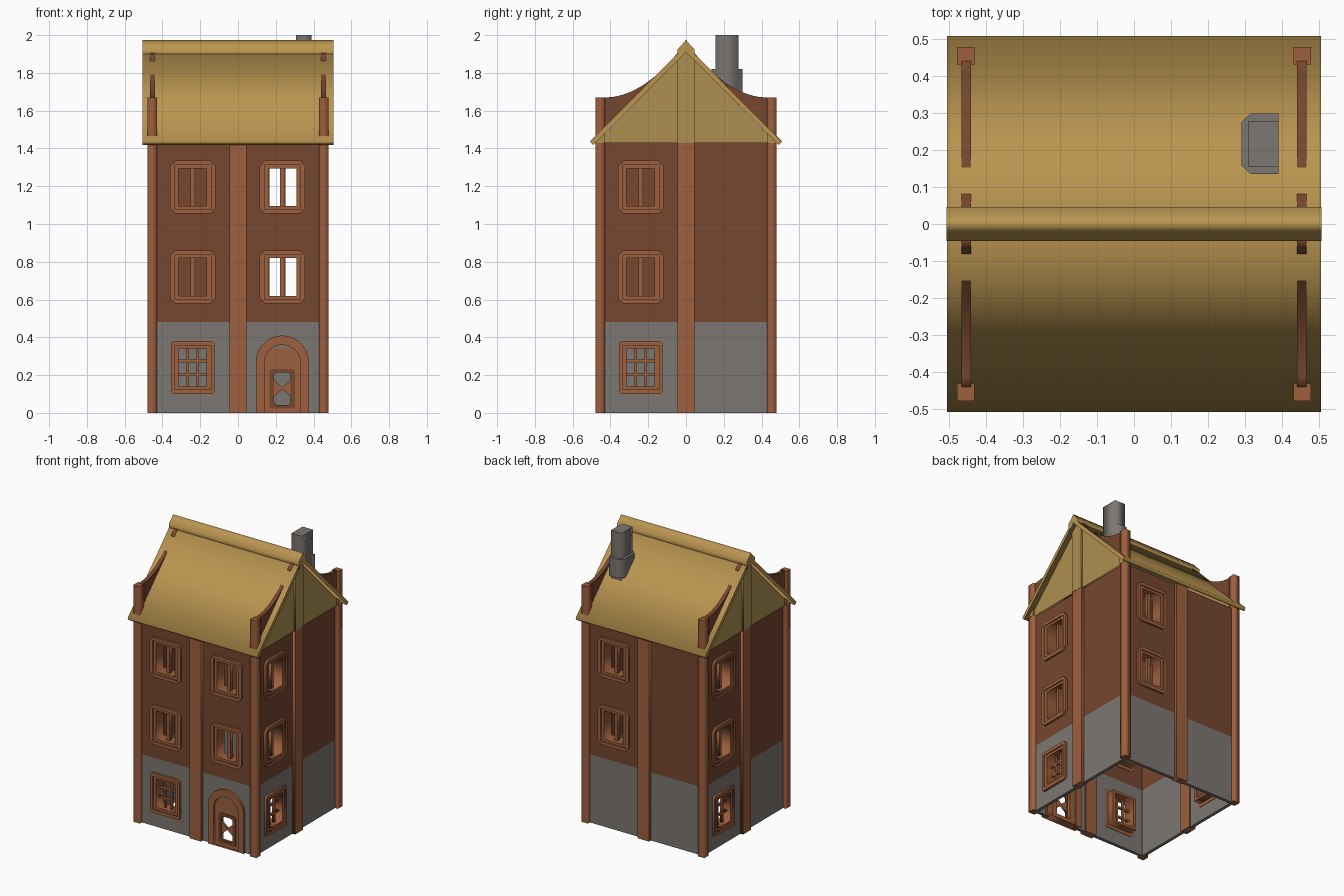
import bpy, bmesh, math
from mathutils import Matrix

if "Cube" in bpy.data.objects:
    bpy.data.objects.remove(bpy.data.objects["Cube"])


def material(name, rgb):
    m = bpy.data.materials.new(name)
    lin = [((c / 255 + 0.055) / 1.055) ** 2.4 for c in rgb]
    m.diffuse_color = (*lin, 1)
    m.use_nodes = True
    m.node_tree.nodes["Principled BSDF"].inputs["Base Color"].default_value = m.diffuse_color
    return m


TIMBER = material("orange timber", (158, 96, 62))
BRICK = material("brown wall", (118, 71, 47))
STONE = material("grey stone", (124, 119, 114))
THATCH = material("straw roof", (186, 149, 80))
GABLE = material("gable straw", (174, 143, 79))

# local (u, height, outward) frame of the front wall; other sides turn it about z
FACE = Matrix(((1, 0, 0, 0), (0, 0, -1, 0), (0, 1, 0, 0), (0, 0, 0, 1)))
FRONT, RIGHT, BACK, LEFT = 0, 1, 2, 3


def side_matrix(side):
    if side is None:
        return Matrix.Identity(4)          # plan outline, extruded upward
    return Matrix.Rotation(side * math.pi / 2, 4, 'Z') @ FACE


def add(name, mesh, mats):
    for m in mats:
        mesh.materials.append(m)
    ob = bpy.data.objects.new(name, mesh)
    bpy.context.collection.objects.link(ob)
    return ob


def prism(name, loops, w0, w1, side, mat):
    """Filled outline (later loops are holes) extruded from w0 to w1."""
    cu = bpy.data.curves.new(name, 'CURVE')
    cu.dimensions, cu.fill_mode, cu.extrude = '2D', 'BOTH', (w1 - w0) / 2
    for pts in loops:
        sp = cu.splines.new('POLY')
        sp.points.add(len(pts) - 1)
        for p, (u, v) in zip(sp.points, pts):
            p.co = (u, v, 0, 1)
        sp.use_cyclic_u = True
    tmp = bpy.data.objects.new("tmp", cu)
    bpy.context.collection.objects.link(tmp)
    deps = bpy.context.evaluated_depsgraph_get()
    me = bpy.data.meshes.new_from_object(tmp.evaluated_get(deps))
    bpy.data.objects.remove(tmp)
    bpy.data.curves.remove(cu)
    me.name = name
    me.materials.clear()
    bm = bmesh.new()
    bm.from_mesh(me)
    bmesh.ops.remove_doubles(bm, verts=bm.verts, dist=1e-5)
    bmesh.ops.transform(bm, verts=bm.verts,
                        matrix=side_matrix(side) @ Matrix.Translation((0, 0, (w0 + w1) / 2)))
    bmesh.ops.recalc_face_normals(bm, faces=bm.faces)
    bm.to_mesh(me)
    bm.free()
    return add(name, me, [mat])


def rect(u0, u1, v0, v1):
    return [(u0, v0), (u1, v0), (u1, v1), (u0, v1)]


def octagon(u, v, a, b, c):
    return [(u - a + c, v - b), (u + a - c, v - b), (u + a, v - b + c), (u + a, v + b - c),
            (u + a - c, v + b), (u - a + c, v + b), (u - a, v + b - c), (u - a, v - b + c)]


def arch(u, r, spring, bottom=0.0, n=14):
    arc = [(u + r * math.cos(math.pi * i / n), spring + r * math.sin(math.pi * i / n))
           for i in range(n + 1)]
    return [(u + r, bottom)] + arc + [(u - r, bottom)]


def wall(name, side, holes):
    """Thin wall with rectangular openings, stone below and brown above."""
    us = sorted({-.44, .44} | {x for h in holes for x in h[:2]})
    zs = sorted({0, .48, 1.43} | {x for h in holes for x in h[2:]})
    bm = bmesh.new()
    vs = [[bm.verts.new((u, z, .455)) for z in zs] for u in us]
    for i in range(len(us) - 1):
        for j in range(len(zs) - 1):
            cu, cz = (us[i] + us[i + 1]) / 2, (zs[j] + zs[j + 1]) / 2
            if any(a < cu < b and c < cz < d for a, b, c, d in holes):
                continue
            f = bm.faces.new((vs[i][j], vs[i + 1][j], vs[i + 1][j + 1], vs[i][j + 1]))
            f.material_index = 0 if cz < .48 else 1
    loose = [v for v in bm.verts if not v.link_faces]
    bmesh.ops.delete(bm, geom=loose, context='VERTS')
    bmesh.ops.transform(bm, verts=bm.verts, matrix=side_matrix(side))
    me = bpy.data.meshes.new(name)
    bm.to_mesh(me)
    bm.free()
    ob = add(name, me, [STONE, BRICK])
    mod = ob.modifiers.new("thickness", 'SOLIDIFY')
    mod.thickness, mod.offset = .022, -1


def window(name, side, u, z, lattice):
    a, b = (.115, .14) if lattice else (.12, .14)
    prism(name + "_surround", [octagon(u, z, a, b, .012 if lattice else .028),
                               rect(u - .096, u + .096, z - .117, z + .117)], .43, .47, side, TIMBER)
    prism(name + "_frame", [rect(u - .096, u + .096, z - .117, z + .117),
                            rect(u - .074, u + .074, z - .1, z + .1)], .38, .462, side, TIMBER)
    if lattice:
        for k in (-1, 1):
            prism(name + "_upright_bar", [rect(u + k * .026 - .007, u + k * .026 + .007, z - .1, z + .1)],
                  .42, .436, side, TIMBER)
            prism(name + "_cross_bar", [rect(u - .074, u + .074, z + k * .035 - .007, z + k * .035 + .007)],
                  .421, .435, side, TIMBER)
    else:
        prism(name + "_mullion", [rect(u - .012, u + .012, z - .1, z + .1)], .41, .436, side, TIMBER)


# walls and windows
LOW, MID, TOP = .24, .72, 1.195
DU = .235                                   # door centre
layout = {FRONT: [(-.24, LOW), (-.24, MID), (-.24, TOP), (.235, MID), (.235, TOP)],
          RIGHT: [(-.24, LOW), (-.24, MID), (-.24, TOP)],
          BACK: [(-.24, MID), (-.24, TOP)],
          LEFT: [(-.24, LOW), (-.24, MID), (-.24, TOP)]}
for side, wins in layout.items():
    label = ("front", "right", "back", "left")[side]
    holes = [(u - .085, u + .085, z - .108, z + .108) for u, z in wins]
    if side == FRONT:
        holes.append((DU - .11, DU + .11, 0, .34))
    wall(label + "_wall", side, holes)
    for u, z in wins:
        window(label + "_window", side, u, z, z == LOW)
    prism(label + "_middle_post", [rect(-.045, .045, 0, 1.43)], .425, .476, side, TIMBER)

# arched door with a pierced lower panel
prism("door_arch", [arch(DU, .14, .27), arch(DU, .096, .264)], .41, .472, FRONT, TIMBER)
prism("door_panel", [arch(DU, .096, .264), rect(DU - .055, DU + .055, .035, .225)], .42, .455, FRONT, TIMBER)
prism("door_grille_border", [octagon(DU, .128, .068, .105, .012), octagon(DU, .128, .044, .085, .012)],
      .448, .46, FRONT, BRICK)
for s in (-1, 1):
    prism("door_grille_wedge", [[(DU + s * .046, .175), (DU + s * .046, .085), (DU - s * .006, .13)]],
          .44, .454, FRONT, TIMBER)

# corner posts rising through the roof, with curved fins up to the ridge
for sx in (-1, 1):
    x0, x1 = sorted((sx * .43, sx * .478))
    f0, f1 = sorted((sx * .44, sx * .466))
    for sy in (-1, 1):
        y0, y1 = sorted((sy * .43, sy * .478))
        prism("corner_post", [rect(x0, x1, y0, y1)], 0, 1.67, None, TIMBER)
        ys = [.44 - .405 * i / 14 for i in range(15)]
        top = [(sy * y, 1.67 + 1.59 * max(0, .43 - y) ** 2) for y in ys]
        prism("curved_fin", [top + [(sy * .035, 1.88), (sy * .44, 1.475)]], f0, f1, RIGHT, BRICK)

# gable ends
for side in (RIGHT, LEFT):
    prism("gable_panel", [[(-.475, 1.43), (.475, 1.43), (0, 1.912)]], .43, .468, side, GABLE)
    prism("gable_post", [[(-.045, 1.43), (.045, 1.43), (.045, 1.867), (0, 1.912), (-.045, 1.867)]],
          .43, .478, side, GABLE)
    for s in (-1, 1):
        prism("gable_corner", [[(s * .43, 1.43), (s * .48, 1.43), (s * .43, 1.482)]], .45, .48, side, GABLE)

# roof slopes and ridge cap
prism("roof", [[(0, 1.945), (-.508, 1.437), (-.492, 1.418), (0, 1.91), (.492, 1.418), (.508, 1.437)]],
      -.505, .505, RIGHT, THATCH)
prism("ridge_cap", [[(-.046, 1.87), (-.046, 1.925), (-.018, 1.953), (0, 1.975),
                     (.018, 1.953), (.046, 1.925), (.046, 1.87), (0, 1.915)]], -.506, .506, RIGHT, THATCH)

# chimney: shaft with a wider chamfered collar
prism("chimney_shaft", [rect(.308, .39, .155, .278)], 1.6, 2.0, None, STONE)
prism("chimney_collar", [[(.39, .135), (.39, .298), (.315, .298), (.29, .275), (.29, .158), (.315, .135)]],
      1.69, 1.82, None, STONE)
